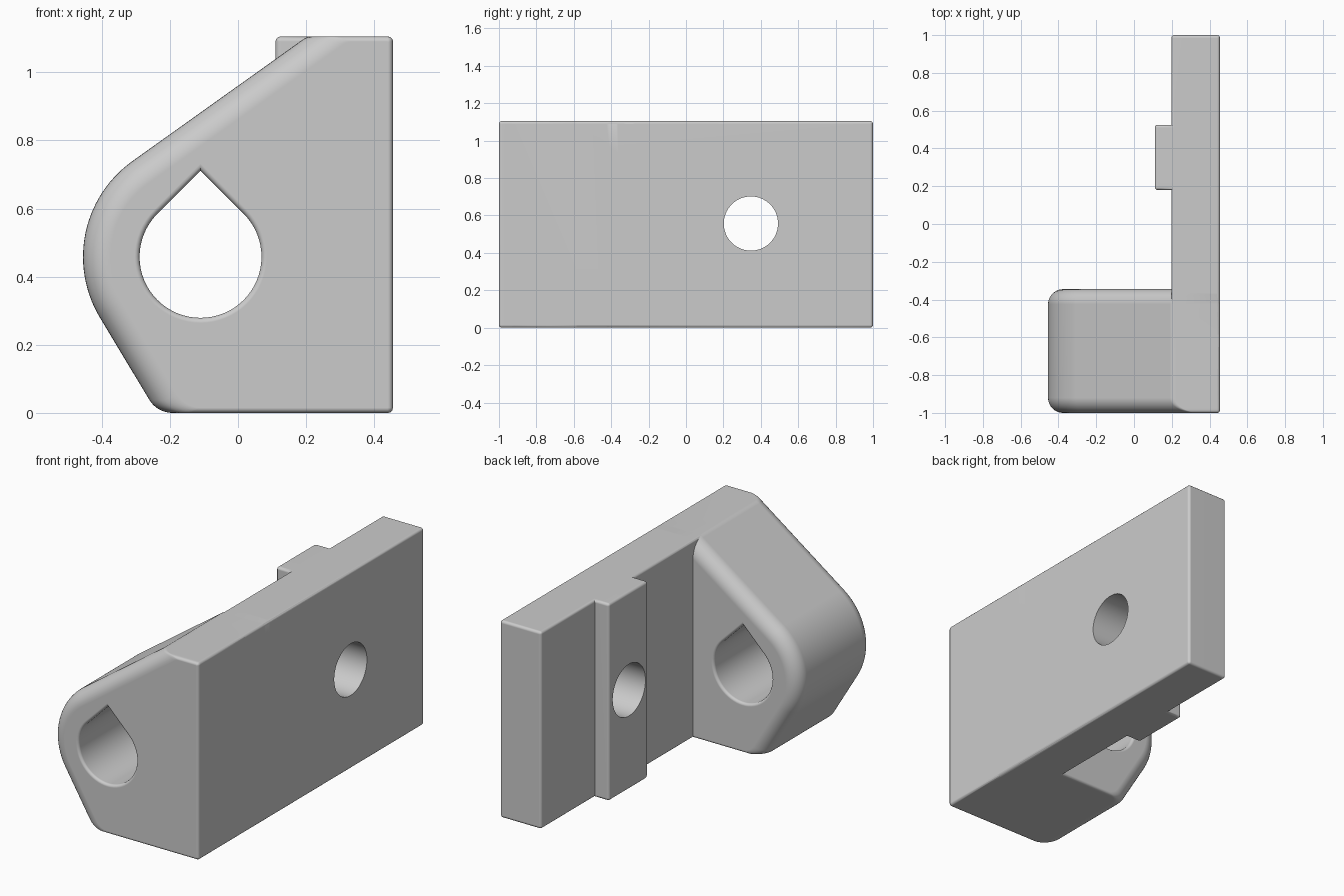
import bpy, bmesh, math
from mathutils import Vector

old = bpy.data.objects.get("Cube")
if old:
    bpy.data.objects.remove(old)

grey = bpy.data.materials.new("plain grey")
grey.use_nodes = True
colour = (0.6, 0.6, 0.6, 1)
grey.diffuse_color = colour
grey.node_tree.nodes["Principled BSDF"].inputs["Base Color"].default_value = colour

TOP, RIGHT, PLATE_LEFT = 1.105, 0.455, 0.198
FRONT, BLOCK_BACK, BACK = -1.0, -0.345, 1.0
CX, CZ = -0.11, 0.458           # centre of the boss and its bore
BOSS, BORE = 0.345, 0.179
BIG, SMALL = 0.08, 0.015        # edge rounding radii
UPPER, LOWER = math.radians(125.5), math.radians(211)   # slope normals


def finish(name, bm):
    bmesh.ops.recalc_face_normals(bm, faces=bm.faces)
    mesh = bpy.data.meshes.new(name)
    bm.to_mesh(mesh)
    bm.free()
    mesh.materials.append(grey)
    obj = bpy.data.objects.new(name, mesh)
    bpy.context.collection.objects.link(obj)
    return obj


def loft(name, rings):
    """Skin matching (y, outline) rings and cap both ends."""
    bm = bmesh.new()
    loops = [[bm.verts.new((x, y, z)) for x, z in pts] for y, pts in rings]
    for a, b in zip(loops, loops[1:]):
        for i in range(len(a)):
            j = (i + 1) % len(a)
            bm.faces.new((a[i], a[j], b[j], b[i]))
    bm.faces.new(loops[0])
    bm.faces.new(loops[-1])
    return finish(name, bm)


def box(name, lo, hi, width):
    bm = bmesh.new()
    bmesh.ops.create_cube(bm, size=1)
    for v in bm.verts:
        v.co = [(a + b) / 2 + c * (b - a) for a, b, c in zip(lo, hi, v.co)]
    bmesh.ops.bevel(bm, geom=bm.edges[:], offset=width, segments=3,
                    profile=0.5, affect='EDGES')
    return finish(name, bm)


def rounded(corners):
    """Replace each convex (x, z, radius, steps) corner, counterclockwise, with an arc."""
    pts = []
    for i, (x, z, r, steps) in enumerate(corners):
        p = Vector((x, z))
        u = (Vector(corners[i - 1][:2]) - p).normalized()
        v = (Vector(corners[(i + 1) % len(corners)][:2]) - p).normalized()
        half = u.angle(v) / 2
        centre = p + (u + v).normalized() * (r / math.sin(half))
        first = math.atan2(-u.x, u.y)          # outward normal of incoming side
        first += math.pi
        sweep = math.pi - 2 * half
        for k in range(steps + 1):
            a = first + sweep * k / steps
            pts.append((centre.x + r * math.cos(a), centre.y + r * math.sin(a)))
    return pts


def block_outline(d, s):
    """Block outline: slopes and boss inset by d, straight sides by s."""
    h = BOSS - d

    def slope_x(angle, z):
        return CX + (h - math.sin(angle) * (z - CZ)) / math.cos(angle)

    mid, reach = (UPPER + LOWER) / 2, h / math.cos((LOWER - UPPER) / 2)
    tiny = max(SMALL - s, 0.002)
    return rounded([
        (RIGHT - s, s, tiny, 3),
        (RIGHT - s, TOP - s, tiny, 3),
        (slope_x(UPPER, TOP - s), TOP - s, 0.05, 5),
        (CX + reach * math.cos(mid), CZ + reach * math.sin(mid), h, 28),
        (slope_x(LOWER, s), s, BIG, 10)])


def teardrop(r):
    arc = [math.radians(135 + 270 * k / 48) for k in range(49)]
    pts = [(CX + r * math.cos(a), CZ + r * math.sin(a)) for a in arc]
    return pts + [(CX, CZ + r * math.sqrt(2))]


# Teardrop block with rounded front and back rims
rim = []
for k in range(10):
    a = math.radians(90 - 10 * k)
    depth = BIG * (1 - math.sin(a))
    left = max(SMALL - depth, 0)
    s = SMALL - math.sqrt(SMALL ** 2 - left ** 2)
    rim.append((depth, block_outline(BIG * (1 - math.cos(a)), s)))
body = loft("bracket", [(FRONT + e, o) for e, o in rim]
            + [(BLOCK_BACK - e, o) for e, o in reversed(rim)])

# Mounting plate and locating rib
plate = box("plate", (PLATE_LEFT, -0.6, 0), (RIGHT, BACK, TOP), SMALL)
rib = box("rib", (0.11, 0.18, 0), (0.3, 0.525, TOP), SMALL)

# Bore cutter, flared at both mouths
flare = []
for k in range(5):
    a = math.radians(22.5 * k)
    flare.append((SMALL * (1 - math.cos(a)), BORE + SMALL * (1 - math.sin(a))))
mouth = [(-0.02, BORE + SMALL)] + flare
bore = loft("bore_cutter", [(FRONT + e, teardrop(r)) for e, r in mouth]
            + [(BLOCK_BACK - e, teardrop(r)) for e, r in reversed(mouth)])

# Screw hole cutter through plate and rib
bm = bmesh.new()
bmesh.ops.create_cone(bm, cap_ends=True, segments=64, radius1=0.145,
                      radius2=0.145, depth=1)
bmesh.ops.rotate(bm, verts=bm.verts, matrix=Vector((0, 0, 1)).rotation_difference(
    Vector((1, 0, 0))).to_matrix())
bmesh.ops.translate(bm, verts=bm.verts, vec=(0.3, 0.347, 0.557))
screw = finish("screw_cutter", bm)

# Join the solids, then cut the holes
bpy.ops.object.select_all(action='DESELECT')
bpy.context.view_layer.objects.active = body
body.select_set(True)
for tool, op in ((plate, 'UNION'), (rib, 'UNION'),
                 (bore, 'DIFFERENCE'), (screw, 'DIFFERENCE')):
    mod = body.modifiers.new(tool.name, 'BOOLEAN')
    mod.operation, mod.object, mod.solver = op, tool, 'EXACT'
    bpy.ops.object.modifier_apply(modifier=mod.name)
    bpy.data.objects.remove(tool)

bpy.ops.object.shade_smooth_by_angle(angle=math.radians(32))
normals = body.modifiers.new("flat_faces", 'WEIGHTED_NORMAL')
normals.keep_sharp = True
